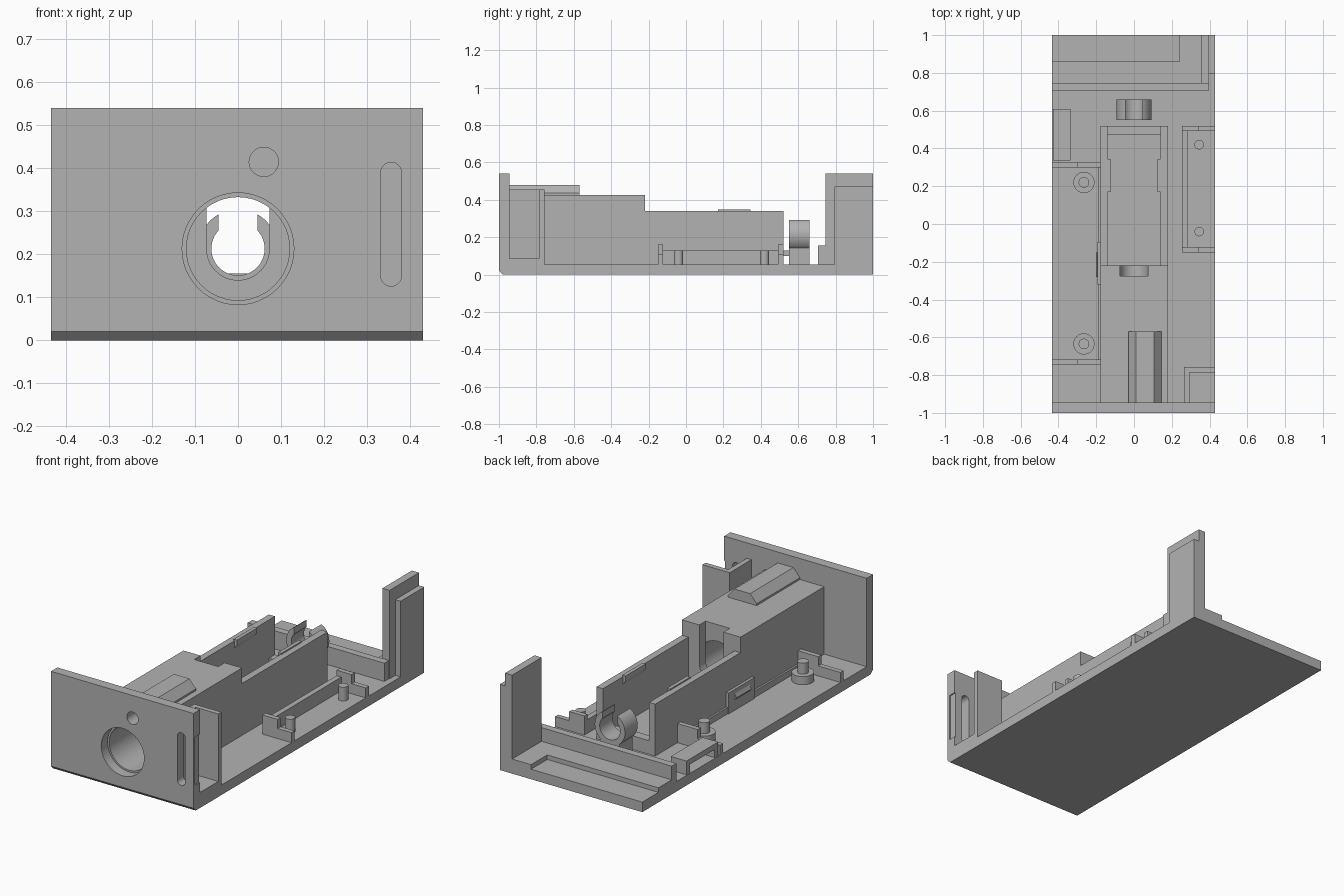
import bpy, bmesh, math
from mathutils import Matrix

if "Cube" in bpy.data.objects:
    bpy.data.objects.remove(bpy.data.objects["Cube"])

grey = bpy.data.materials.new("matte grey")
grey.use_nodes = True
GREY = (0.45, 0.45, 0.45, 1)
grey.diffuse_color = GREY
grey.node_tree.nodes["Principled BSDF"].inputs["Base Color"].default_value = GREY


def finish(name, bm):
    bmesh.ops.recalc_face_normals(bm, faces=bm.faces)
    mesh = bpy.data.meshes.new(name)
    bm.to_mesh(mesh)
    bm.free()
    mesh.materials.append(grey)
    obj = bpy.data.objects.new(name, mesh)
    bpy.context.collection.objects.link(obj)
    return obj


def box(name, x, y, z):
    """Box from (min, max) ranges."""
    bm = bmesh.new()
    bmesh.ops.create_cube(bm, size=1)
    for v in bm.verts:
        for i, r in enumerate((x, y, z)):
            v.co[i] = r[0] if v.co[i] < 0 else r[1]
    return finish(name, bm)


def prism(name, points, axis, low, high):
    """Extrude a profile: (y, z) along x, or (x, z) along y."""
    bm = bmesh.new()
    place = (lambda a, b: (low, a, b)) if axis == "x" else (lambda a, b: (a, low, b))
    face = bm.faces.new([bm.verts.new(place(a, b)) for a, b in points])
    out = bmesh.ops.extrude_face_region(bm, geom=[face])
    d = high - low
    bmesh.ops.translate(bm, vec=(d, 0, 0) if axis == "x" else (0, d, 0),
                        verts=[v for v in out["geom"] if isinstance(v, bmesh.types.BMVert)])
    return finish(name, bm)


def cylinder(name, r, a, b, low, high, axis="z"):
    """Cylinder centred on (a, b) across the given axis."""
    bm = bmesh.new()
    bmesh.ops.create_cone(bm, cap_ends=True, segments=48, radius1=r, radius2=r, depth=high - low)
    mid = (low + high) / 2
    if axis == "y":
        m = Matrix.Translation((a, mid, b)) @ Matrix.Rotation(math.pi / 2, 4, "X")
    else:
        m = Matrix.Translation((a, b, mid))
    bm.transform(m)
    return finish(name, bm)


def combine(obj, other, operation="DIFFERENCE"):
    """Apply a boolean and remove the helper."""
    mod = obj.modifiers.new("cut", "BOOLEAN")
    mod.operation, mod.object, mod.solver = operation, other, "EXACT"
    bpy.context.view_layer.objects.active = obj
    bpy.ops.object.modifier_apply(modifier=mod.name)
    bpy.data.objects.remove(other)


L, R = -0.435, 0.43     # side edges
FLOOR = 0.055           # top of the base
HOLE_Z = 0.213          # height of the main bore

# Base plate with chamfered front edge
prism("base_plate", [(-0.98, 0), (1, 0), (1, FLOOR), (-1, FLOOR), (-1, 0.02)], "x", L, R)

# Front panel with bore, small hole, slot and side notch
front = box("front_panel", (L, R), (-1, -0.945), (0.05, 0.54))
combine(front, cylinder("bore", 0.13, 0, HOLE_Z, -1.1, -0.9, "y"))
combine(front, cylinder("small_bore", 0.034, 0.06, 0.415, -1.1, -0.9, "y"))
for z in (0.15, 0.39):
    combine(front, cylinder("slot_end", 0.024, 0.356, z, -1.1, -0.9, "y"))
combine(front, box("slot", (0.332, 0.38), (-1.1, -0.9), (0.15, 0.39)))
combine(front, box("notch", (0.424, 0.5), (-0.985, -0.9), (0.14, 0.405)))

# Central housing: tall front block and lower open trough
housing = prism("housing", [(-0.945, 0.05), (0.52, 0.05), (0.52, 0.34), (-0.22, 0.34),
                            (-0.22, 0.425), (-0.945, 0.425)], "x", -0.177, 0.179)
bump = prism("cable_cover", [(-0.03, 0.40), (0.145, 0.40), (0.145, 0.435), (0.105, 0.48),
                             (0.01, 0.48), (-0.03, 0.435)], "y", -0.945, -0.57)
combine(housing, bump, "UNION")
combine(housing, box("trough", (-0.14, 0.14), (-0.22, 0.47), (0.08, 0.6)))
combine(housing, box("rear_opening", (-0.14, 0.14), (0.4, 0.6), (0.13, 0.6)))
combine(housing, cylinder("bore", 0.12, 0, HOLE_Z, -1.0, -0.275, "y"))
combine(housing, cylinder("cradle", 0.073, 0, HOLE_Z, -0.3, -0.2, "y"))
combine(housing, box("cradle_opening", (-0.073, 0.073), (-0.275, -0.2), (HOLE_Z, 0.6)))
combine(housing, cylinder("small_bore", 0.034, 0.06, 0.415, -1.0, -0.62, "y"))

# Snap tabs on the trough walls
for side in (-1, 1):
    prism("snap_tab", [(side * 0.145, 0.29), (side * 0.125, 0.32), (side * 0.125, 0.347),
                       (side * 0.145, 0.347)], "y", 0.17, 0.345)

# Open ring clip on a foot behind the trough
ring = cylinder("ring_clip", 0.092, 0, HOLE_Z, 0.55, 0.66, "y")
combine(ring, box("clip_foot", (-0.06, 0.06), (0.55, 0.66), (0.05, 0.17)), "UNION")
combine(ring, cylinder("ring_bore", 0.062, 0, HOLE_Z, 0.5, 0.7, "y"))
combine(ring, box("ring_mouth", (-0.045, 0.045), (0.5, 0.7), (HOLE_Z, 0.5)))
combine(ring, box("ring_trim", (-0.2, 0.2), (0.5, 0.7), (0.295, 0.5)))

# Rear cross wall, stepped ledge and corner post
box("rear_wall", (L, 0.395), (0.705, 0.745), (0.05, 0.155))
box("rear_ledge", (L, 0.395), (0.745, 0.86), (0.05, 0.08))
box("rear_ledge_end", (0.24, 0.395), (0.86, 1), (0.05, 0.08))
box("corner_post_inner", (0.355, 0.398), (0.745, 1), (0.05, 0.54))
box("corner_post_outer", (0.398, R), (0.795, 1), (0.05, 0.47))

# Switch pocket behind the front panel
box("pocket_side", (0.265, 0.293), (-0.945, -0.757), (0.05, 0.455))
box("pocket_back", (0.293, R), (-0.785, -0.757), (0.05, 0.455))
box("pocket_floor", (0.293, R), (-0.945, -0.785), (0.05, 0.085))

# Board bracket on the left side with locating pins
box("left_bracket_wall", (0.253, 0.282), (-0.15, 0.52), (0.05, 0.13))
for y in (-0.15, 0.493):
    box("left_bracket_end", (0.253, 0.345), (y, y + 0.027), (0.05, 0.16))
    box("left_bracket_step", (0.345, R), (y, y + 0.027), (0.05, 0.11))
for y in (-0.04, 0.42):
    cylinder("left_pin", 0.025, 0.345, y, 0.05, 0.13)

# Board tray on the right side with standoffs
for y in (-0.745, 0.3):
    box("right_tray_end", (-0.30, -0.177), (y, y + 0.027), (0.05, 0.16))
    box("right_tray_step", (L, -0.30), (y, y + 0.027), (0.05, 0.11))
for y in (-0.635, 0.22):
    cylinder("right_standoff", 0.056, -0.265, y, 0.05, 0.10)
    cylinder("right_pin", 0.028, -0.265, y, 0.10, 0.16)
box("right_tray_rail", (-0.187, -0.177), (-0.72, 0.3), (0.05, 0.09))
box("right_latch_plate", (-0.192, -0.177), (-0.32, -0.095), (0.05, 0.17))
prism("right_latch_bump", [(-0.19, 0.11), (-0.202, 0.125), (-0.19, 0.15)], "y", -0.28, -0.15)

# Small bridge beside the trough
box("bridge_top", (-0.43, -0.335), (0.335, 0.61), (0.1, 0.13))
for y in (0.335, 0.58):
    box("bridge_leg", (-0.43, -0.335), (y, y + 0.03), (0.05, 0.1))

# Smooth the round parts, keep edges sharp
bpy.ops.object.select_all(action="DESELECT")
for obj in bpy.context.collection.objects:
    if obj.type == "MESH":
        obj.select_set(True)
bpy.context.view_layer.objects.active = front
bpy.ops.object.shade_smooth_by_angle(angle=math.radians(30))
